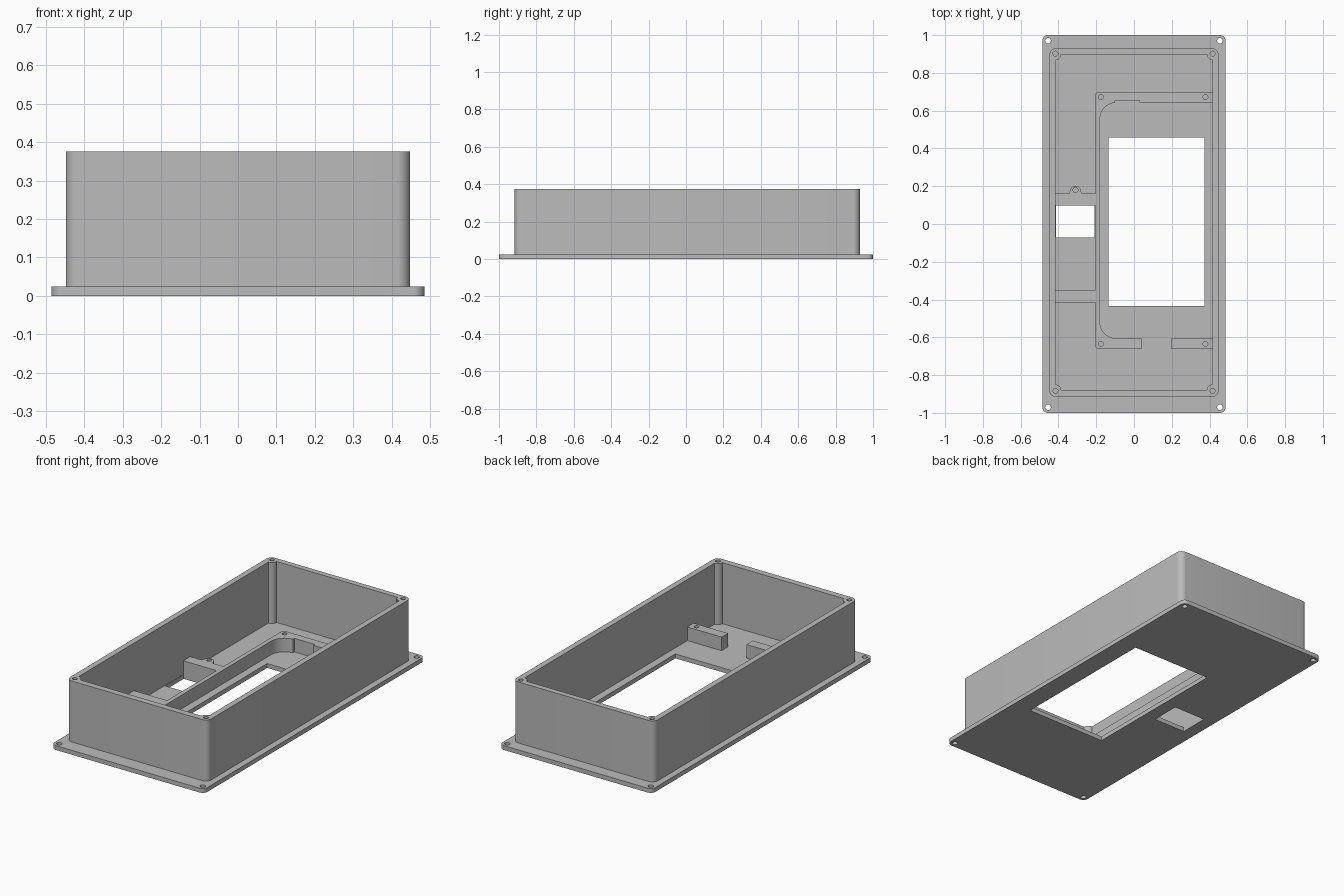
import bpy, bmesh
from math import cos, sin, radians

if "Cube" in bpy.data.objects:
    bpy.data.objects.remove(bpy.data.objects["Cube"])

grey = bpy.data.materials.new("plain grey")
grey.use_nodes = True
colour = (0.5, 0.5, 0.5, 1)
grey.diffuse_color = colour
grey.node_tree.nodes["Principled BSDF"].inputs["Base Color"].default_value = colour

FLOOR, RIM, LEDGE = 0.025, 0.375, 0.103
parts = []


def arc(cx, cy, r, start, sweep, steps=8):
    angles = [radians(start + sweep * i / steps) for i in range(steps + 1)]
    return [(cx + r * cos(a), cy + r * sin(a)) for a in angles]


def rect(x0, x1, y0, y1, r=0, scoop=False):
    """Rectangle outline with sharp, rounded or scooped-in corners."""
    corners = [(x0, y0, 1, 1), (x1, y0, -1, 1), (x1, y1, -1, -1), (x0, y1, 1, -1)]
    points = []
    for i, (x, y, sx, sy) in enumerate(corners):
        if r == 0:
            points.append((x, y))
        elif scoop:
            points += arc(x, y, r, 90 + 90 * i, -90)
        else:
            points += arc(x + sx * r, y + sy * r, r, 180 + 90 * i, 90)
    return points


def circle(x, y, r):
    return arc(x, y, r, 0, 360, 24)[:-1]


def prism(name, outline, z0, z1):
    bm = bmesh.new()
    face = bm.faces.new([bm.verts.new((x, y, z0)) for x, y in outline])
    top = bmesh.ops.extrude_face_region(bm, geom=[face])["geom"]
    bmesh.ops.translate(bm, vec=(0, 0, z1 - z0),
                        verts=[v for v in top if isinstance(v, bmesh.types.BMVert)])
    bmesh.ops.recalc_face_normals(bm, faces=bm.faces)
    mesh = bpy.data.meshes.new(name)
    bm.to_mesh(mesh)
    bm.free()
    mesh.materials.append(grey)
    obj = bpy.data.objects.new(name, mesh)
    bpy.context.collection.objects.link(obj)
    return obj


def part(name, outline, z0, z1, cuts=()):
    """Extruded part with (outline, bottom, top) pieces cut out of it."""
    obj = prism(name, outline, z0, z1)
    cutters = []
    for cut in cuts:
        cutter = prism("cutter", *cut)
        cutter.hide_render = True
        cutters.append(cutter)
        mod = obj.modifiers.new("cut", "BOOLEAN")
        mod.operation, mod.solver, mod.object = "DIFFERENCE", "EXACT", cutter
    if cutters:
        graph = bpy.context.evaluated_depsgraph_get()
        mesh = bpy.data.meshes.new_from_object(obj.evaluated_get(graph))
        obj.modifiers.clear()
        obj.data = mesh
        mesh.name = name
        for cutter in cutters:
            bpy.data.objects.remove(cutter)
    parts.append(obj)


def holes(xs, ys, r, z0, z1):
    return [(circle(x, y, r), z0, z1) for x in xs for y in ys]


# Flange plate with display window, connector opening and mounting holes
part("base_plate", rect(-0.485, 0.485, -1, 1, 0.03), 0, FLOOR, [
    (rect(-0.135, 0.372, -0.435, 0.457), -0.1, 0.1),
    (rect(-0.413, -0.21, -0.072, 0.098), -0.1, 0.1),
] + holes((-0.455, 0.455), (-0.97, 0.97), 0.015, -0.1, 0.1))

# Enclosure wall, thickened at the corners for blind screw holes
part("wall", rect(-0.448, 0.448, -0.916, 0.93, 0.035), FLOOR, RIM, [
    (rect(-0.415, 0.415, -0.88, 0.898, 0.03, scoop=True), 0, 0.5),
] + holes((-0.416, 0.416), (-0.884, 0.902), 0.013, RIM - 0.1, 0.5))

# Raised C-shaped ledge around the window, notched at the back, open at the front
part("board_ledge", rect(-0.205, 0.435, -0.663, 0.7, 0.018), FLOOR, LEDGE, [
    (rect(-0.18, 0.6, -0.605, 0.642, 0.085), 0, 0.2),
    (rect(-0.1, 0.03, 0.5, 0.655), 0, 0.2),
    (rect(0.04, 0.198, -0.8, -0.5), 0, 0.2),
] + holes((-0.175, 0.378), (-0.635, 0.672), 0.013, 0.045, 0.2))

# Support blocks beside the connector opening, the rear one with a screw boss
boss = arc(-0.31, 0.172, 0.03, 0, 180, 12)
part("rear_support_block",
     [(-0.425, 0.098), (-0.205, 0.098), (-0.205, 0.161), (-0.275, 0.161)]
     + boss + [(-0.345, 0.161), (-0.425, 0.161)],
     FLOOR, LEDGE, holes((-0.31,), (0.18,), 0.013, 0.045, 0.2))
part("front_support_block", rect(-0.425, -0.205, -0.415, -0.35), FLOOR, LEDGE)

# Smooth the rounded corners while keeping edges crisp
bpy.ops.object.select_all(action="DESELECT")
for obj in parts:
    obj.select_set(True)
bpy.context.view_layer.objects.active = parts[0]
bpy.ops.object.shade_smooth_by_angle(angle=radians(30))
